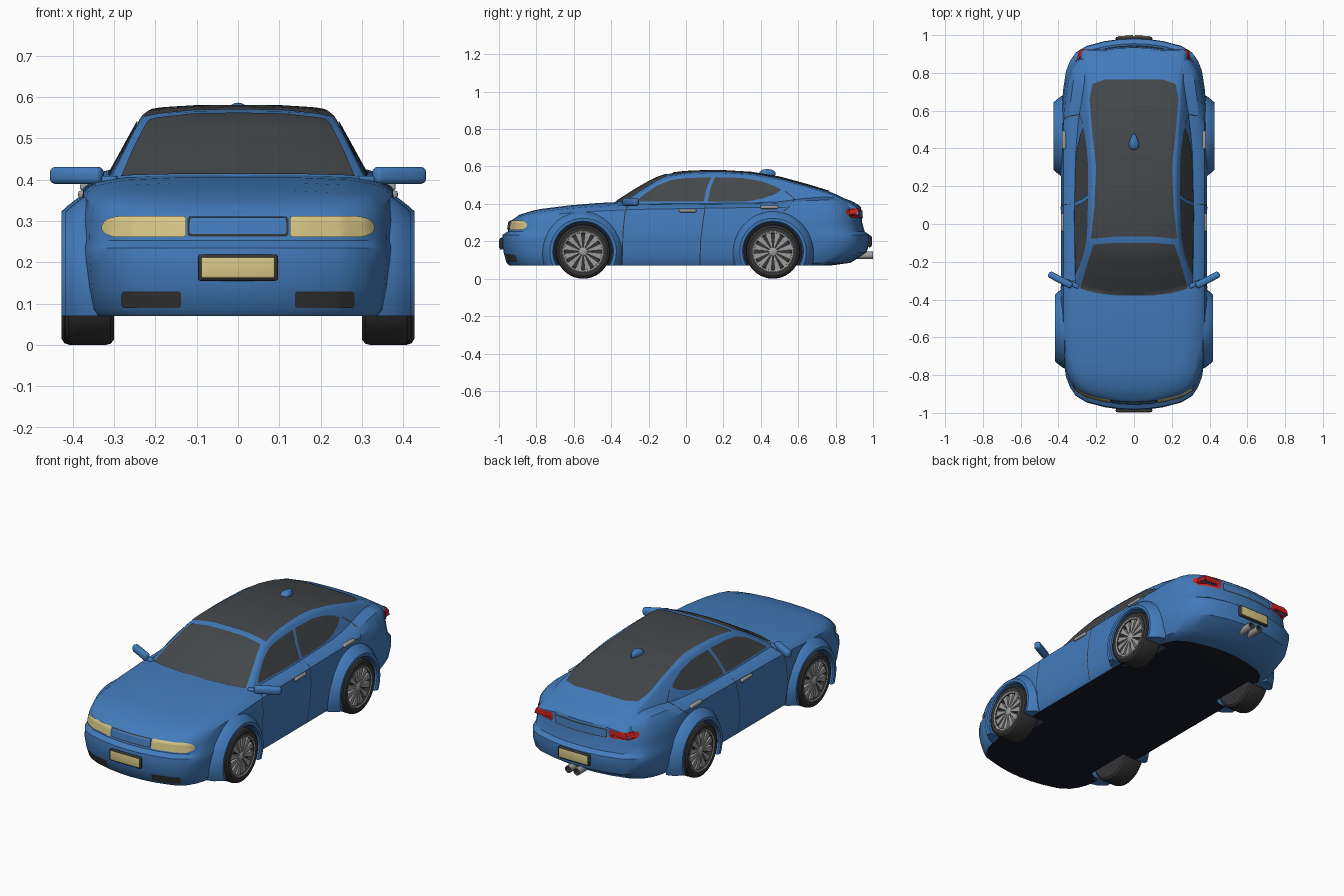
import bpy, bmesh, math
from mathutils import Vector, Matrix
from mathutils.bvhtree import BVHTree

if "Cube" in bpy.data.objects:
    bpy.data.objects.remove(bpy.data.objects["Cube"])

def mat(name, r, g, b):
    m = bpy.data.materials.new(name)
    m.diffuse_color = (r, g, b, 1)
    m.use_nodes = True
    m.node_tree.nodes["Principled BSDF"].inputs["Base Color"].default_value = m.diffuse_color
    return m

BLUE = mat("blue_paint", .055, .2, .5)
GLASS = mat("dark_glass", .058, .064, .07)
RUBBER = mat("black_rubber", .035, .035, .037)
METAL = mat("grey_metal", .34, .34, .34)
CREAM = mat("cream_lamp", .68, .57, .24)
RED = mat("red_lamp", .62, .015, .015)
UNDER = mat("underside", .008, .011, .02)

def smooth(me, deg=35):
    me.polygons.foreach_set("use_smooth", [True] * len(me.polygons))
    me.set_sharp_from_angle(angle=math.radians(deg))

def make(name, verts, faces, mats, idx=None, recalc=True):
    me = bpy.data.meshes.new(name)
    me.from_pydata([tuple(v) for v in verts], [], faces)
    for m in mats:
        me.materials.append(m)
    if idx:
        me.polygons.foreach_set("material_index", idx)
    if recalc:
        bm = bmesh.new()
        bm.from_mesh(me)
        bmesh.ops.recalc_face_normals(bm, faces=bm.faces[:])
        bm.to_mesh(me)
        bm.free()
    me.update()
    smooth(me)
    ob = bpy.data.objects.new(name, me)
    bpy.context.scene.collection.objects.link(ob)
    return ob

def lerp(table, t):
    if t <= table[0][0]:
        return table[0][1]
    for (a, va), (b, vb) in zip(table, table[1:]):
        if t <= b:
            return va + (vb - va) * (t - a) / (b - a)
    return table[-1][1]

def box(name, size, loc, m, rotz=0, bevel=.006):
    bm = bmesh.new()
    bmesh.ops.create_cube(bm, size=1)
    bmesh.ops.scale(bm, vec=size, verts=bm.verts[:])
    bmesh.ops.bevel(bm, geom=bm.edges[:], offset=bevel, segments=3, profile=.5, affect='EDGES')
    bmesh.ops.transform(bm, matrix=Matrix.Translation(loc) @ Matrix.Rotation(rotz, 4, 'Z'), verts=bm.verts[:])
    v = [x.co.copy() for x in bm.verts]
    bm.verts.index_update()
    f = [[x.index for x in p.verts] for p in bm.faces]
    bm.free()
    return make(name, v, f, [m])

# body: stacked plan outlines from floor to bonnet
HOOD = [(-.93, .318), (-.89, .342), (-.8, .37), (-.6, .395), (-.4, .41), (.45, .415), (.6, .432), (.7, .45), (.8, .445), (.88, .418), (.92, .398)]
SHOULDER = [(-.93, .312), (-.8, .335), (-.6, .355), (-.3, .37), (.3, .38), (.93, .382)]
END = [(0, 0), (.2, .004), (.4, .015), (.65, .04), (.8, .075), (.88, .12), (.93, .17), (.97, .27), (1, .42)]
LEVELS = [  # height (or blend above shoulder if >= 1), half width, front, rear
    (.07, .36, -.945, .77), (.085, .37, -.96, .88), (.14, .38, -.975, .965), (.2, .385, -.985, .983),
    (.235, .387, -.98, .98), (.252, .386, -.953, .955), (.3, .385, -.945, .942),
    (1, .374, -.935, .935), (1.6, .345, -.92, .927), (1.9, .27, -.905, .915), (2, .15, -.893, .9)]
V, F = [], []
for lv, hw, yf, yr in LEVELS:
    half = [(x * hw, yf + d) for x, d in END]
    a, b = yf + .42, yr - .42
    half += [(hw, a + (b - a) * i / 8) for i in range(1, 8)]
    half += [(x * hw, yr - d) for x, d in reversed(END)]
    for x, y in half + [(-x, y) for x, y in half[-2:0:-1]]:
        s = lerp(SHOULDER, y)
        z = lv if lv < 1 else s + (lerp(HOOD, y) - s) * (lv - 1)
        V.append((x, y, z))
n = len(V) // len(LEVELS)
for k in range(len(LEVELS) - 1):
    for i in range(n):
        j = (i + 1) % n
        F.append([k * n + i, k * n + j, (k + 1) * n + j, (k + 1) * n + i])
nside = len(F)
for base in (0, (len(LEVELS) - 1) * n):
    for i in range(n // 2):
        F.append([base + q for q in dict.fromkeys((i, i + 1, n - i - 1, (n - i) % n))])
idx = [0] * nside + [1] * (n // 2) + [0] * (n // 2)
body = make("body", V, F, [BLUE, UNDER], idx)

# cabin: cross-sections along the length
ROOF = [(-.43, .375), (-.38, .408), (-.28, .472), (-.18, .53), (-.13, .55), (-.08, .564), (0, .573), (.1, .577), (.2, .577),
        (.35, .568), (.5, .543), (.65, .502), (.78, .462), (.9, .402), (.92, .38)]
TAPER = [(-.42, .97), (-.2, .99), (.05, 1), (.4, .98), (.6, .94), (.9, .83)]
CV, CF = [], []
ys = [-.43 + 1.35 * i / 45 for i in range(46)]
for y in ys:
    R, p = lerp(ROOF, y), lerp(TAPER, y)
    xs = lambda z: (.318 - (z - .4) * .55) * p
    c = xs(R - .022)
    zs = [.34, .34 + (R - .362) * .5, R - .022]
    half = [(xs(z), z) for z in zs] + [(c - .012, R - .012), (c * .8, R - .006), (c * .45, R - .001), (0, R)]
    sweep = .045 * max(0, min(1, (.1 - y) / .3))
    for x, z in half + [(-x, z) for x, z in half[-2::-1]]:
        CV.append((x, y + sweep * (x / .3) ** 2, z))
m = len(CV) // len(ys)
for k in range(len(ys) - 1):
    for i in range(m):
        j = (i + 1) % m
        CF.append([k * m + i, k * m + j, (k + 1) * m + j, (k + 1) * m + i])
CF += [list(range(m)), list(range((len(ys) - 1) * m, len(ys) * m))]
make("cabin", CV, CF, [BLUE])

# projection of flat outlines onto the shell
tree = BVHTree.FromPolygons([Vector(v) for v in V + CV], F + [[i + len(V) for i in f] for f in CF])
VIEWS = {"front": (lambda a, b: (a, -3, b), (0, 1, 0)), "back": (lambda a, b: (a, 3, b), (0, -1, 0)),
         "top": (lambda a, b: (a, b, 3), (0, 0, -1)),
         1: (lambda a, b: (3, a, b), (-1, 0, 0)), -1: (lambda a, b: (-3, a, b), (1, 0, 0))}

def hit(view, a, b, off):
    o, d = Vector(VIEWS[view][0](a, b)), Vector(VIEWS[view][1])
    loc, nor = tree.ray_cast(o, d)[:2]
    if loc is None:
        loc, nor = tree.find_nearest(o + d * 2.3)[:2]
    if nor.dot(d) > 0:
        nor = -nor
    return loc + nor * off

def resample(pts, step, closed=True):
    out = []
    for p, q in zip(pts, pts[1:] + pts[:1] if closed else pts[1:]):
        k = max(1, round(math.dist(p, q) / step))
        out += [(p[0] + (q[0] - p[0]) * i / k, p[1] + (q[1] - p[1]) * i / k) for i in range(k)]
    return out if closed else out + [pts[-1]]

def facing(verts, faces, view):
    d, tot = Vector(VIEWS[view][1]), 0
    for f in faces:
        a, b, c = (verts[i] for i in f[:3])
        tot += (b - a).cross(c - a).dot(d)
    return [f[::-1] for f in faces] if tot > 0 else faces

def decal(name, view, outline, m, off=.004, step=.02, rings=8):
    pts, cut = resample(outline, step), []
    for p, q in zip(pts, pts[1:] + pts[:1]):  # round the corners
        cut += [(p[0] * .75 + q[0] * .25, p[1] * .75 + q[1] * .25), (p[0] * .25 + q[0] * .75, p[1] * .25 + q[1] * .75)]
    k = len(cut)
    cx, cy = sum(p[0] for p in cut) / k, sum(p[1] for p in cut) / k
    vs = [hit(view, cx, cy, off)]
    fs = []
    for r in range(1, rings + 1):
        t = r / rings
        vs += [hit(view, cx + (p[0] - cx) * t, cy + (p[1] - cy) * t, off) for p in cut]
        for i in range(k):
            j, o = (i + 1) % k, 1 + (r - 1) * k
            fs.append([0, o + i, o + j] if r == 1 else [o - k + i, o + i, o + j, o - k + j])
    make(name, vs, facing(vs, fs, view), [m], recalc=False)

def seam(name, view, path, w=.0025):
    pts, vs = resample(path, .015, False), []
    for i, p in enumerate(pts):
        a, b = pts[max(0, i - 1)], pts[min(len(pts) - 1, i + 1)]
        t = Vector((b[0] - a[0], b[1] - a[1])).normalized() * w
        vs += [hit(view, p[0] - t.y, p[1] + t.x, .0025), hit(view, p[0] + t.y, p[1] - t.x, .0025)]
    fs = [[2 * i, 2 * i + 1, 2 * i + 3, 2 * i + 2] for i in range(len(pts) - 1)]
    make(name, vs, facing(vs, fs, view), [RUBBER], recalc=False)

def rect(x0, x1, z0, z1):
    return [(x0, z0), (x1, z0), (x1, z1), (x0, z1)]

def sym(half):
    return half + [(-x, y) for x, y in reversed(half)]

# windscreen and roof panel
decal("windscreen", "top", sym([(.1, -.378), (.2, -.366), (.285, -.342), (.25, -.22), (.214, -.108), (.11, -.1)]), GLASS, rings=12)
decal("roof_glass", "top", sym([(.1, -.066), (.228, -.078), (.21, .08), (.2, .3), (.222, .5), (.235, .66), (.22, .74), (.15, .765)]), GLASS, rings=14)

# grille, boot panel
for view, w, z0, z1, nm in (("front", .122, .262, .309, "grille"), ("back", .16, .322, .37, "boot_panel")):
    decal(nm + "_frame", view, rect(-w, w, z0, z1), RUBBER, .003)
    decal(nm, view, rect(-w + .005, w - .005, z0 + .005, z1 - .005), BLUE, .006)

# number plates, twin exhaust
for nm, y, s, z in (("front_plate", -.987, -1, .187), ("rear_plate", .982, 1, .2)):
    box(nm + "_frame", (.194, .018, .064), (0, y, z), RUBBER, bevel=.007)
    box(nm, (.178, .01, .05), (0, y + s * .007, z), CREAM, bevel=.004)

def lathe(name, prof, place, mats, idx, k=32):
    vs = [place(r, h, 2 * math.pi * i / k) for r, h in prof for i in range(k)]
    fs, ids = [], []
    for j in range(len(prof) - 1):
        for i in range(k):
            q = (i + 1) % k
            fs.append([j * k + i, j * k + q, (j + 1) * k + q, (j + 1) * k + i])
            ids.append(idx[j])
    fs += [list(range(k)), list(range((len(prof) - 1) * k, len(prof) * k))]
    return make(name, vs, fs, mats, ids + [idx[0], idx[-1]])

for s in (1, -1):
    lathe("exhaust", [(.02, .88), (.02, 1), (.015, 1), (.015, .96)],
          lambda r, h, a: (s * .026 + r * math.cos(a), h, .125 + r * math.sin(a)), [METAL, RUBBER], [0, 0, 1], 16)

# roof fin
bm = bmesh.new()
bmesh.ops.create_uvsphere(bm, u_segments=16, v_segments=10, radius=1)
fin = [(v.co.x * (.025 - .012 * v.co.y), .435 + v.co.y * .045, .562 + v.co.z * .024) for v in bm.verts]
bm.verts.index_update()
make("roof_fin", fin, [[v.index for v in f.verts] for f in bm.faces], [BLUE])
bm.free()

WHEELS = ((-.55, 0, "front"), (.465, .01, "rear"))
wells = []
for s in (1, -1):
    # lamps
    lamp = [(.125, .26), (.3, .26), (.322, .27), (.328, .285), (.318, .302), (.29, .309), (.125, .309)]
    decal("headlight", "front", [(s * x, z) for x, z in lamp], CREAM, .005)
    decal("fog_recess", "front", rect(s * .137, s * .28, .09, .13), RUBBER, .003)
    decal("tail_light", "back", [(s * .175, .325), (s * .285, .325), (s * .31, .345), (s * .305, .372), (s * .175, .372)], RED, .005)
    # side windows and door gaps
    decal("front_window", s, [(-.27, .41), (-.22, .452), (-.15, .498), (-.08, .525), (0, .536), (.135, .541), (.11, .48), (.095, .41)], GLASS)
    decal("rear_window", s, [(.155, .541), (.3, .537), (.4, .52), (.47, .495), (.51, .473), (.47, .447), (.4, .425), (.33, .412), (.115, .41), (.13, .48)], GLASS)
    seam("front_door_gap", s, [(-.3, .4), (-.325, .36), (-.337, .25), (-.342, .075)])
    seam("middle_door_gap", s, [(.105, .4), (.09, .3), (.078, .2), (.074, .075)])
    seam("rear_door_gap", s, [(.53, .468), (.58, .425), (.56, .39), (.52, .36)])
    # handles and mirrors
    for y, z in ((.008, .364), (.445, .383)):
        p = hit(s, y, z, 0)
        box("door_handle", (.022, .095, .018), (p.x, y, z), METAL)
    box("mirror", (.14, .036, .042), (s * .39, -.296, .41), BLUE, s * math.radians(28), .014)
    box("mirror_stalk", (.07, .025, .018), (s * .325, -.318, .4), BLUE, s * .4, .006)
    for yc, dx, nm in WHEELS:
        # tyre with rim, spokes and hub
        place = lambda r, h, a: (s * (h + dx), yc + r * math.cos(a), .145 + r * math.sin(a))
        prof = [(.1, .3), (.132, .3), (.142, .308), (.145, .32), (.145, .398), (.141, .41), (.13, .417),
                (.11, .415), (.108, .416), (.1, .413), (.098, .385)]
        lathe(nm + "_wheel", prof, place, [RUBBER, METAL], [0] * 7 + [1, 1, 0], 40)
        lathe(nm + "_hub", [(.022, .38), (.022, .408), (.016, .412)], place, [METAL], [0, 0], 16)
        vs, fs = [], []
        for i in range(12):
            a, b = 2 * math.pi * (i + .5) / 12, len(vs)
            for h in (.386, .408):
                for r, w in ((.016, -.0035), (.102, -.017), (.102, .017), (.016, .0035)):
                    vs.append((s * (h + dx), yc + r * math.cos(a) - w * math.sin(a), .145 + r * math.sin(a) + w * math.cos(a)))
            fs += [[b + q for q in f] for f in ((0, 1, 2, 3), (4, 5, 6, 7), (0, 1, 5, 4), (1, 2, 6, 5), (2, 3, 7, 6), (3, 0, 4, 7))]
        make(nm + "_spokes", vs, fs, [METAL])
        # flared arch
        arch = [(.157, .3), (.157, .41), (.163, .416), (.178, .417), (.19, .404), (.212, .376), (.222, .34)]
        vs, fs, k = [], [], len(arch)
        for t in range(29):
            for r, x in arch:
                a0 = math.asin(-.075 / r)
                vs.append(place(r, x, a0 + (math.pi - 2 * a0) * t / 28))
        for t in range(28):
            fs += [[t * k + i, t * k + i + 1, t * k + k + i + 1, t * k + k + i] for i in range(k)
                   if i < k - 1] + [[t * k + k - 1, t * k, t * k + k, t * k + 2 * k - 1]]
        fs += [list(range(k)), list(range(28 * k, 29 * k))]
        make(nm + "_arch", vs, fs, [BLUE])
        # wheel well cutter
        wells.append(lathe("well_cutter", [(.159, .27), (.159, .55)], place, [UNDER], [0], 40))

# cut the wheel wells out of the body
for w in wells:
    w.hide_render = True
    md = body.modifiers.new("well", 'BOOLEAN')
    md.operation, md.object, md.solver = 'DIFFERENCE', w, 'EXACT'
    md.material_mode = 'TRANSFER'
bpy.context.view_layer.update()
cut = bpy.data.meshes.new_from_object(body.evaluated_get(bpy.context.evaluated_depsgraph_get()))
body.modifiers.clear()
body.data = cut
smooth(cut)
for w in wells:
    bpy.data.objects.remove(w)
